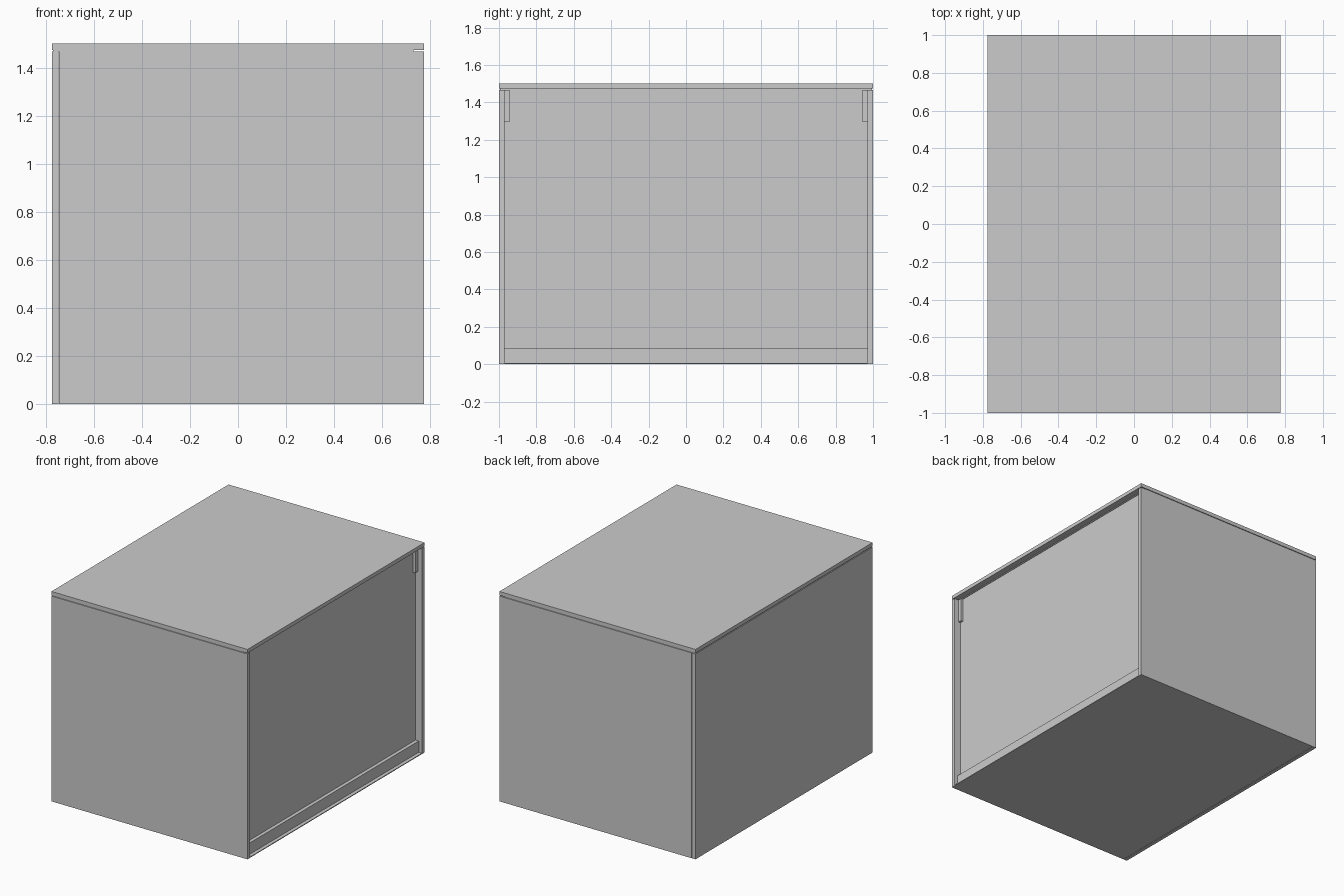
import bpy, bmesh

if "Cube" in bpy.data.objects:
    bpy.data.objects.remove(bpy.data.objects["Cube"])

W, D, H = 0.775, 1.0, 1.5      # half width, half depth, height
T = 0.03                       # board thickness


def box(name, x0, x1, y0, y1, z0, z1):
    bm = bmesh.new()
    bmesh.ops.create_cube(bm, size=1)
    for v in bm.verts:
        v.co.x = x1 if v.co.x > 0 else x0
        v.co.y = y1 if v.co.y > 0 else y0
        v.co.z = z1 if v.co.z > 0 else z0
    mesh = bpy.data.meshes.new(name)
    bm.to_mesh(mesh)
    bm.free()
    ob = bpy.data.objects.new(name, mesh)
    bpy.context.collection.objects.link(ob)
    return ob


def mirror_y(ob):
    mod = ob.modifiers.new("mirror", 'MIRROR')
    mod.use_axis = (False, True, False)
    return ob


# Top board and closed panel on the left
box("top_board", -W, W, -D, D, H - 0.027, H)
box("back_panel", -W, -W + 0.027, -D, D, 0, H - 0.033)

# Side panels, with a fine shadow gap under the top
mirror_y(box("side_panel", -W + T, W, -D, -D + T, 0, H - 0.033))
box("gap_strip", -W + 0.006, W - 0.045, -D + 0.006, D - 0.006, H - 0.033, H - 0.027)

# Recessed inner panel closing the open side
box("recessed_panel", 0.705, 0.725, -D + T, D - T, 0.085, H - 0.033)

# Base: thin bottom plate and plinth
box("bottom_plate", -W + T, W, -D + T, D - T, 0, 0.006)
box("plinth", -W + T, 0.75, -D + T, D - T, 0.006, 0.087)

# Small blocks in the upper corners of the recess
mirror_y(box("corner_block", 0.725, 0.742, -D + T, -D + 0.057, 1.295, H - 0.033))
